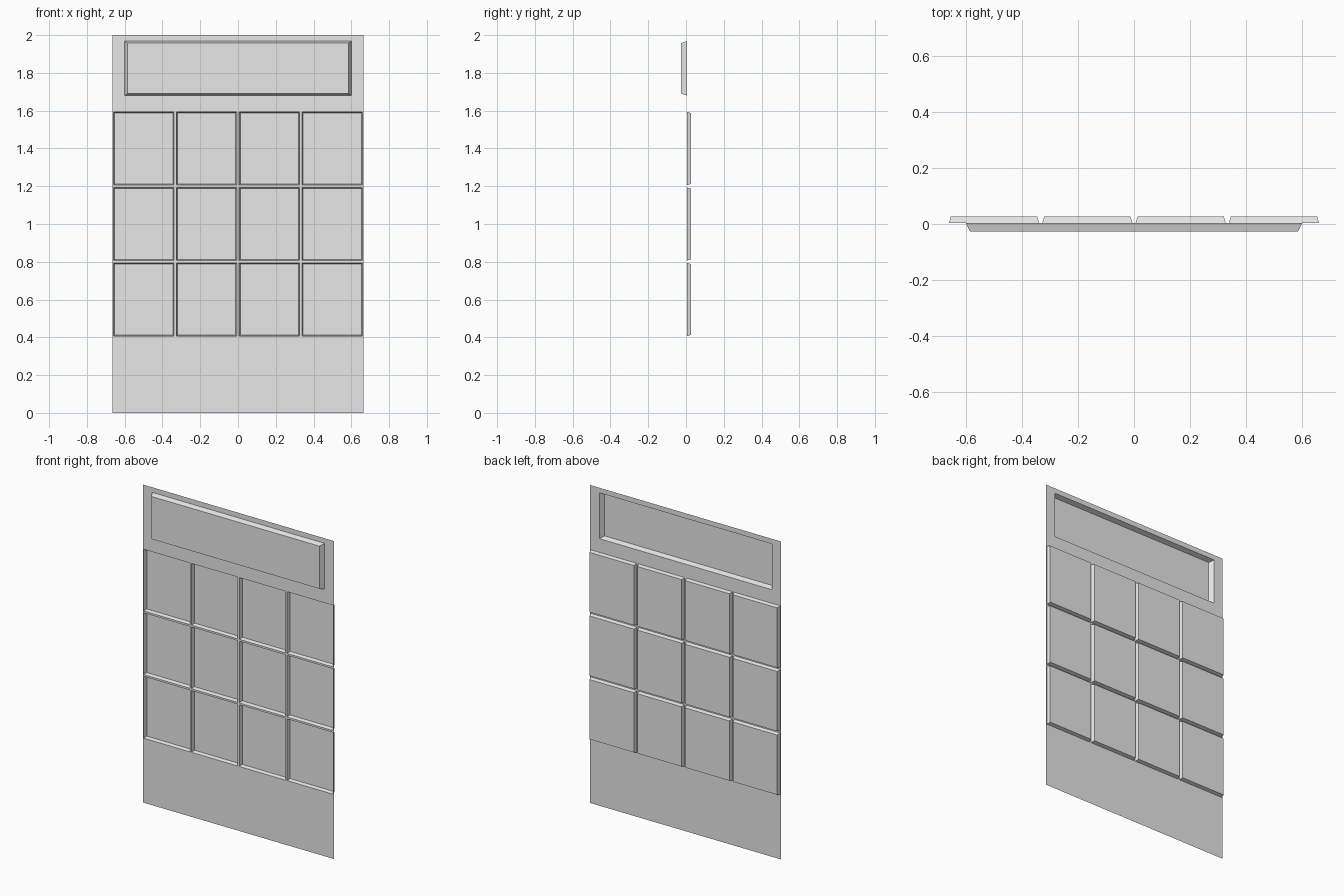
import bpy
import bmesh

cube = bpy.data.objects.get("Cube")
if cube:
    bpy.data.objects.remove(cube)

# Single plain grey
grey = bpy.data.materials.new("plain_grey")
grey.use_nodes = True
colour = (0.8, 0.8, 0.8, 1)
grey.diffuse_color = colour
grey.node_tree.nodes["Principled BSDF"].inputs["Base Color"].default_value = colour

HALF_W = 0.665      # half width of the sheet
SHEET_Y = 0.004     # plane of the sheet
BACK_Y = 0.026      # floor of the recessed panels
FRONT_Y = -0.026    # face of the raised header
COLS, ROWS = 4, 3
LOW, HIGH = 0.4, 1.6


def nested(bm, rings):
    """Join nested rectangles (x0, x1, z0, z1, y) and cap the last one."""
    loops = []
    for x0, x1, z0, z1, y in rings:
        corners = ((x0, z0), (x1, z0), (x1, z1), (x0, z1))
        loops.append([bm.verts.new((x, y, z)) for x, z in corners])
    for a, b in zip(loops, loops[1:]):
        for i in range(4):
            j = (i + 1) % 4
            bm.faces.new((a[i], a[j], b[j], b[i]))
    bm.faces.new(loops[-1])


def make(name, ring_sets):
    bm = bmesh.new()
    for rings in ring_sets:
        nested(bm, rings)
    bmesh.ops.remove_doubles(bm, verts=bm.verts, dist=0.0001)
    mesh = bpy.data.meshes.new(name)
    bm.to_mesh(mesh)
    bm.free()
    mesh.materials.append(grey)
    obj = bpy.data.objects.new(name, mesh)
    bpy.context.collection.objects.link(obj)


def shrink(rect, d, y):
    x0, x1, z0, z1 = rect
    return (x0 + d, x1 - d, z0 + d, z1 - d, y)


# Plain lower part of the sheet
make("lower_sheet", [[(-HALF_W, HALF_W, 0, LOW, SHEET_Y)]])

# Grid of shallow pans pressed towards the back
w = 2 * HALF_W / COLS
h = (HIGH - LOW) / ROWS
pans = []
for c in range(COLS):
    for r in range(ROWS):
        x, z = -HALF_W + c * w, LOW + r * h
        cell = (x, x + w, z, z + h)
        pans.append([shrink(cell, 0, SHEET_Y),
                     shrink(cell, 0.006, SHEET_Y),
                     shrink(cell, 0.012, BACK_Y)])
make("recessed_panels", pans)

# Upper band with a header box pressed towards the front
make("raised_header", [[(-HALF_W, HALF_W, HIGH, 2, SHEET_Y),
                        (-0.6, 0.6, 1.68, 1.968, SHEET_Y),
                        (-0.585, 0.585, 1.69, 1.958, FRONT_Y)]])
